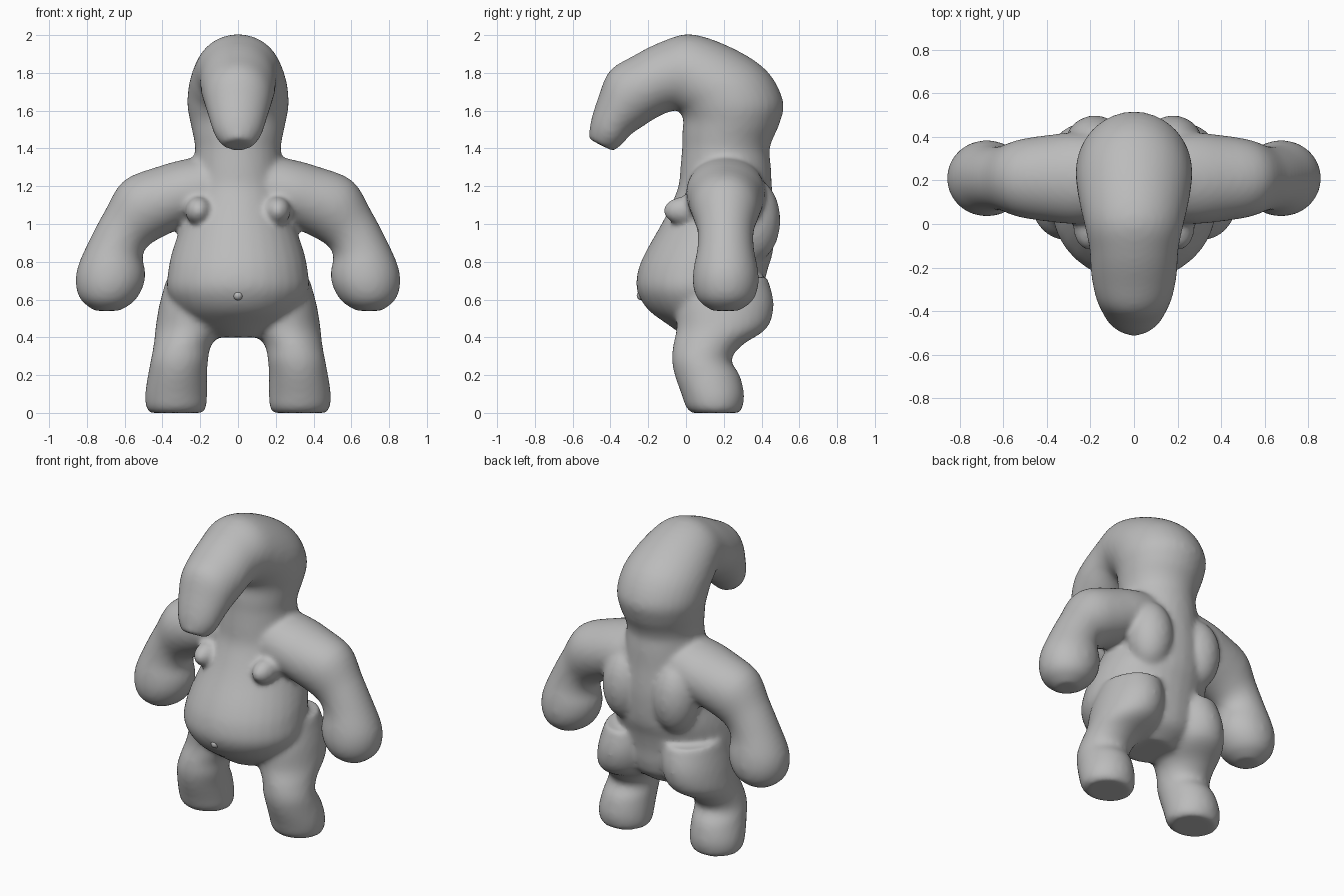
import bpy, bmesh, math
from mathutils import Vector, Matrix

if "Cube" in bpy.data.objects:
    bpy.data.objects.remove(bpy.data.objects["Cube"])

SIDES = 32
bm = bmesh.new()


def smooth_sections(secs, steps=4):
    """Catmull-Rom interpolation of (centre, half axis a, half axis b) sections."""
    out = []
    n = len(secs)
    for i in range(n - 1):
        p = [secs[max(0, min(n - 1, i + k))] for k in (-1, 0, 1, 2)]
        for s in range(steps):
            t = s / steps
            out.append([0.5 * (2 * b + (c - a) * t + (2 * a - 5 * b + 4 * c - d) * t * t
                               + (3 * b - a - 3 * c + d) * t ** 3)
                        for a, b, c, d in zip(*p)])
    return out + [secs[-1]]


def loft(secs):
    """Skin elliptical sections into a closed tube."""
    rings = []
    for c, a, b in smooth_sections(secs):
        rings.append([bm.verts.new(c + a * math.cos(u) + b * math.sin(u))
                      for u in (2 * math.pi * k / SIDES for k in range(SIDES))])
    faces = [bm.faces.new(rings[0]), bm.faces.new(rings[-1])]
    for r, q in zip(rings, rings[1:]):
        for k in range(SIDES):
            m = (k + 1) % SIDES
            faces.append(bm.faces.new((r[k], r[m], q[m], q[k])))
    bmesh.ops.recalc_face_normals(bm, faces=faces)


def chord(p, q, half):
    """Section spanning p to q, with a perpendicular half axis."""
    p, q = Vector(p), Vector(q)
    return (p + q) / 2, (p - q) / 2, Vector(half)


def blob(loc, radii):
    m = Matrix.Translation(loc) @ Matrix.Diagonal((*radii, 1))
    bmesh.ops.create_uvsphere(bm, u_segments=24, v_segments=16, radius=1, matrix=m)


# Torso: z, half width, front y, back y
torso = [(.40, .15, .00, .28), (.47, .26, -.10, .37), (.55, .33, -.205, .40),
         (.65, .375, -.26, .41), (.75, .37, -.255, .43), (.85, .35, -.215, .46),
         (1.0, .30, -.13, .47), (1.1, .27, -.08, .465), (1.2, .25, -.04, .455),
         (1.3, .235, -.03, .45), (1.42, .225, -.02, .44), (1.5, .225, -.02, .46)]
loft([chord((0, f, z), (0, b, z), (w, 0, 0)) for z, w, f, b in torso])

# Head bending forward into the drooping snout: lower y z, upper y z, half width
head = [(-.02, 1.40, .44, 1.38, .225), (-.02, 1.47, .455, 1.44, .235),
        (-.015, 1.55, .495, 1.53, .253), (-.03, 1.59, .515, 1.65, .268),
        (-.04, 1.6, .43, 1.81, .265), (-.05, 1.6, .25, 1.93, .25),
        (-.06, 1.6, .03, 2.005, .225), (-.10, 1.59, -.13, 1.965, .205),
        (-.17, 1.555, -.28, 1.89, .198), (-.23, 1.515, -.405, 1.81, .18),
        (-.29, 1.475, -.465, 1.67, .155), (-.34, 1.42, -.505, 1.54, .125),
        (-.385, 1.385, -.515, 1.45, .08)]
loft([chord((0, a, b), (0, c, d), (w, 0, 0)) for a, b, c, d, w in head])

# Arm: outer x z, inner x z, half depth
arm = [(.10, 1.37, .15, 1.0, .20), (.27, 1.345, .29, .98, .21), (.42, 1.305, .36, .95, .20),
       (.605, 1.23, .43, .915, .18), (.705, 1.07, .485, .875, .15),
       (.785, .92, .505, .82, .15), (.85, .77, .49, .74, .172),
       (.858, .67, .505, .66, .172), (.83, .595, .555, .585, .14),
       (.76, .54, .63, .54, .07)]
# Leg: z, inner x, outer x, front y, back y
leg = [(.0, .19, .465, .03, .285), (.03, .168, .487, .0, .30), (.1, .163, .492, -.025, .308),
       (.2, .163, .477, -.06, .285), (.28, .158, .462, -.075, .24),
       (.36, .14, .447, -.068, .30), (.45, .07, .437, -.05, .43),
       (.58, .04, .415, -.05, .465), (.72, .04, .375, 0, .43)]
for s in (-1, 1):
    loft([chord((s * a, .21, b), (s * c, .21, d), (0, h, 0)) for a, b, c, d, h in arm])
    loft([chord((s * i, (f + k) / 2, z), (s * o, (f + k) / 2, z), (0, (k - f) / 2, 0))
          for z, i, o, f, k in leg])
    blob((s * .21, -.01, 1.07), (.07, .11, .075))    # chest
    blob((s * .18, .36, 1.02), (.14, .14, .22))      # shoulder blade

mesh = bpy.data.meshes.new("body")
bm.to_mesh(mesh)
bm.free()
body = bpy.data.objects.new("body", mesh)
bpy.context.collection.objects.link(body)

# Fuse the parts into one soft skin
fuse = body.modifiers.new("fuse", 'REMESH')
fuse.mode = 'VOXEL'
fuse.voxel_size = 0.016
fuse.use_smooth_shade = True
relax = body.modifiers.new("relax", 'SMOOTH')
relax.factor = 0.5
relax.iterations = 10

# Navel
bpy.ops.mesh.primitive_uv_sphere_add(segments=16, ring_count=10, radius=.026,
                                     location=(0, -.235, .622))
navel = bpy.context.object
navel.name = "navel"
bpy.ops.object.shade_smooth()

grey = bpy.data.materials.new("clay grey")
grey.diffuse_color = (.5, .5, .5, 1)
grey.use_nodes = True
grey.node_tree.nodes["Principled BSDF"].inputs["Base Color"].default_value = grey.diffuse_color
for ob in (body, navel):
    ob.data.materials.append(grey)
